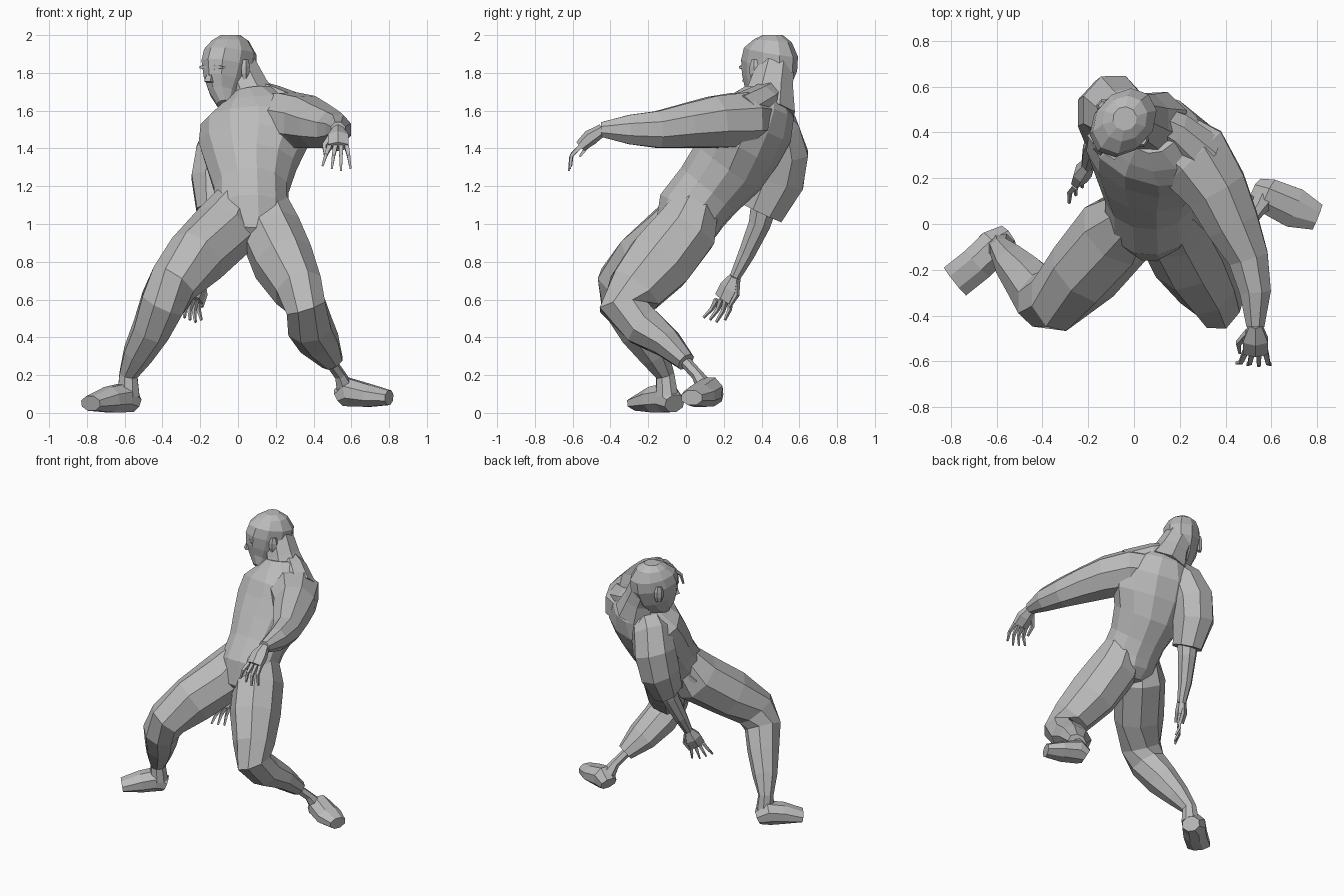
import bpy, bmesh, math
from mathutils import Vector

cube = bpy.data.objects.get("Cube")
if cube:
    bpy.data.objects.remove(cube)

skin = bpy.data.materials.new("plain grey")
skin.use_nodes = True
grey = (.5, .5, .5, 1)
skin.diffuse_color = grey
skin.node_tree.nodes["Principled BSDF"].inputs["Base Color"].default_value = grey

RIGHTWARD = Vector((1, 0, 0))
UPWARD = Vector((0, 0, 1))


def loft(name, rings, side=RIGHTWARD, side_end=None, sides=8):
    """Flat-faced tube through rings of (x, y, z, half width, half depth).
    A ring without a half depth is as deep as it is wide."""
    bm = bmesh.new()
    start, end = Vector(side), Vector(side_end or side)
    points = [Vector(ring[:3]) for ring in rings]
    last = len(rings) - 1
    loops = []
    for i, ring in enumerate(rings):
        before = (points[i] - points[max(i - 1, 0)]).normalized()
        after = (points[min(i + 1, last)] - points[i]).normalized()
        tangent = (before + after).normalized()
        across = start.lerp(end, i / last)
        across = (across - tangent * across.dot(tangent)).normalized()
        depth = tangent.cross(across)
        loop = []
        for k in range(sides):
            angle = math.tau * (k + .5) / sides
            width_offset = across * ring[3] * math.cos(angle) * 1.05
            depth_offset = depth * ring[-1] * math.sin(angle) * 1.05
            loop.append(bm.verts.new(points[i] + width_offset + depth_offset))
        loops.append(loop)
    for low, high in zip(loops, loops[1:]):
        for k in range(sides):
            following = (k + 1) % sides
            bm.faces.new((low[k], low[following], high[following], high[k]))
    bm.faces.new(loops[0][::-1])
    bm.faces.new(loops[-1])
    bmesh.ops.recalc_face_normals(bm, faces=bm.faces)
    mesh = bpy.data.meshes.new(name)
    bm.to_mesh(mesh)
    bm.free()
    mesh.materials.append(skin)
    obj = bpy.data.objects.new(name, mesh)
    bpy.context.collection.objects.link(obj)


def bulge(name, start, end, width, depth, side=RIGHTWARD, sides=8):
    """Straight swelling form, narrower at both ends."""
    start, end = Vector(start), Vector(end)
    rings = []
    for i in range(4):
        swell = .6 + .4 * (i in (1, 2))
        rings.append((*start.lerp(end, i / 3), width * swell, depth * swell))
    loft(name, rings, side, sides=sides)


def taper(name, points, thick, thin, side, sides=4):
    """Slim form that narrows evenly along its points."""
    last = len(points) - 1
    rings = [(*point, thick + (thin - thick) * i / last)
             for i, point in enumerate(points)]
    loft(name, rings, side, sides=sides)


def hand(name, wrist, knuckles, tips, across, bend, thumb):
    """Palm, four bent fingers spread along the across axis, and a thumb."""
    wrist, knuckles, tips = Vector(wrist), Vector(knuckles), Vector(tips)
    across, bend = Vector(across).normalized(), Vector(bend)
    middle = wrist.lerp(knuckles, .5) + bend * .3
    loft(name + "_palm", [(*wrist, .03), (*middle, .06, .04),
                          (*knuckles, .06, .03)], across, sides=6)
    for i, finger in enumerate(("index", "middle", "ring", "little")):
        spread = (i - 1.5) * across
        length = 1 - .1 * abs(i - 2)
        base = knuckles + spread * .03
        tip = knuckles.lerp(tips, length) + spread * .05
        joint = base.lerp(tip, .5) + bend
        taper(name + "_" + finger + "_finger", (base, joint, tip), .016, .007, across)
    outward = across * thumb * .05
    root = wrist.lerp(knuckles, .3) + outward * .6
    joint = root.lerp(tips, .3) + outward
    end = root.lerp(tips, .6) + outward
    taper(name + "_thumb", (root, joint, end), .02, .008, across)


# Torso, leaning back and twisting toward the raised shoulder
loft("torso", [(.06, 0, .88, .1), (.07, 0, .96, .18, .16),
               (.07, .03, 1.07, .19, .18), (.07, .12, 1.18, .19, .18),
               (.07, .22, 1.3, .23, .2), (.08, .3, 1.42, .28, .2),
               (.09, .36, 1.53, .28, .2), (.09, .4, 1.62, .2, .17),
               (.08, .42, 1.7, .11)], side_end=(.9, -.4, 0), sides=12)

# Buttocks, rounding the back of the hips into the thighs
bulge("left_buttock", (.13, .13, 1.1), (.24, -.08, .76), .12, .09)
bulge("right_buttock", (.02, .12, 1.1), (-.2, -.12, .77), .12, .09)

# Neck, thick at the nape, and the ridge running to the raised shoulder
loft("neck", [(.09, .43, 1.6, .15), (.05, .45, 1.72, .11, .12), (0, .47, 1.83, .1)])
taper("shoulder_ridge", [(.07, .46, 1.7), (.17, .41, 1.65), (.3, .3, 1.58)],
      .07, .11, UPWARD, sides=8)

# Head, turned toward the right
turn = Vector((.75, -.66, 0))
face = Vector((-.66, -.75, 0))
loft("head", [(-.07, .35, 1.63, .04), (-.07, .39, 1.68, .07, .1),
              (-.06, .42, 1.75, .1, .14), (-.05, .44, 1.84, .12, .16),
              (-.04, .45, 1.91, .12, .15), (-.04, .46, 1.97, .09, .1),
              (-.04, .46, 2, .05)], turn, sides=10)
skull = Vector((-.05, .44, 1.8))
brow = skull + face * .13 + UPWARD * .03
bulge("brow", brow - turn * .08, brow + turn * .08, .015, .03, UPWARD, sides=4)
bridge = skull + face * .13
taper("nose", (bridge + UPWARD * .03, bridge + face * .02 - UPWARD * .05),
      .012, .03, turn)
for label, out in (("left_ear", turn), ("right_ear", -turn)):
    ear = skull + out * .12
    bulge(label, ear - UPWARD * .04, ear + UPWARD * .07, .02, .03, turn, sides=6)

# Left arm, reaching forward
loft("left_arm", [(.12, .4, 1.55, .13), (.26, .29, 1.55, .17, .15),
                  (.36, .15, 1.54, .14), (.43, 0, 1.52, .12),
                  (.5, -.15, 1.5, .09, .1), (.53, -.3, 1.5, .07, .08),
                  (.53, -.45, 1.5, .04)])
hand("left_hand", (.53, -.44, 1.5), (.53, -.56, 1.41), (.52, -.62, 1.28),
     RIGHTWARD, (0, -.02, .01), thumb=-1)

# Right arm, hanging behind, with a wide sleeve
loft("right_sleeve", [(.03, .43, 1.57, .1), (-.04, .47, 1.5, .13),
                      (-.09, .5, 1.37, .14, .15), (-.12, .48, 1.23, .13, .15),
                      (-.13, .4, 1.06, .09, .12)])
taper("right_forearm", [(-.12, .42, 1.13), (-.14, .39, 1), (-.18, .32, .84),
                        (-.2, .26, .72)], .075, .03, RIGHTWARD, sides=8)
hand("right_hand", (-.2, .26, .72), (-.23, .2, .6), (-.24, .14, .48),
     (.6, .8, 0), (-.01, .01, 0), thumb=1)

# Left leg, knee bent and shin swept back to a cuffed ankle
loft("left_leg", [(.14, .06, 1.12, .12), (.17, 0, .97, .16, .17),
                  (.24, -.14, .8, .16, .18), (.32, -.27, .65, .13, .15),
                  (.36, -.33, .56, .11, .13), (.38, -.23, .46, .12, .11),
                  (.43, -.1, .37, .11, .08), (.5, 0, .27, .06, .05)])
loft("left_ankle", [(.47, -.03, .3, .03), (.54, .06, .2, .03), (.57, .11, .12, .05)],
     sides=6)
loft("left_foot", [(.54, .14, .08, .06, .05), (.59, .12, .11, .08),
                   (.7, .07, .09, .09, .06), (.8, .03, .08, .06, .04)], (.4, .9, 0))

# Right leg, planted wide
loft("right_leg", [(0, .05, 1.12, .12), (-.07, -.03, .97, .17),
                   (-.22, -.21, .82, .16), (-.34, -.33, .69, .13, .14),
                   (-.4, -.33, .58, .12), (-.46, -.25, .44, .1, .11),
                   (-.53, -.17, .31, .08), (-.58, -.11, .2, .05),
                   (-.58, -.1, .09, .06)])
loft("right_foot", [(-.55, -.06, .05, .06, .05), (-.61, -.1, .08, .08),
                    (-.68, -.17, .07, .08, .07), (-.78, -.25, .05, .08, .04)],
     (.6, -.8, 0))
